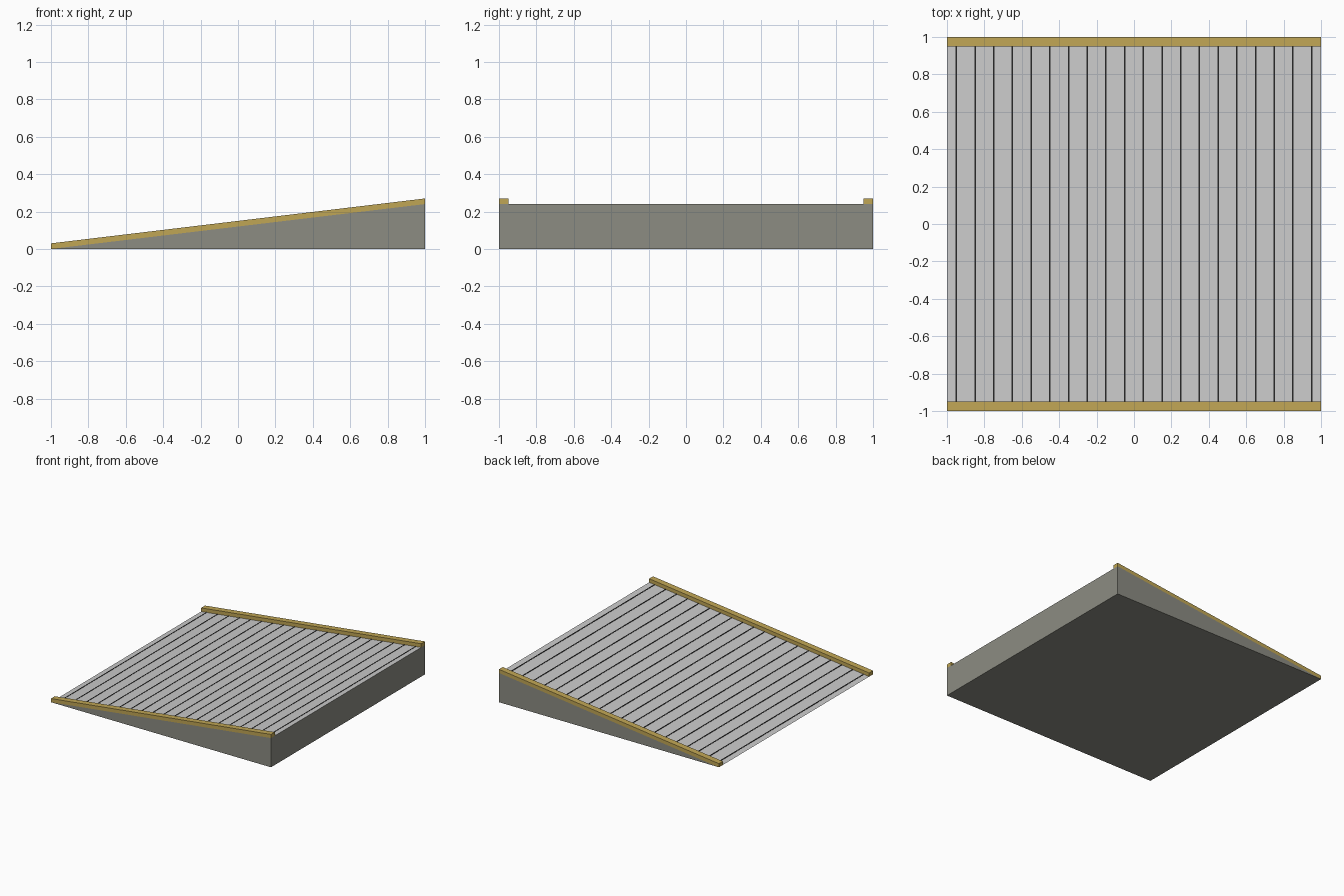
import bpy

if "Cube" in bpy.data.objects:
    bpy.data.objects.remove(bpy.data.objects["Cube"])

RISE = 0.24      # height at the tall end
CURB = 0.05      # curb width
CURB_H = 0.03


def slope(x):
    return RISE * (x + 1) / 2


def material(name, rgb):
    m = bpy.data.materials.new(name)
    m.diffuse_color = (*rgb, 1)
    m.use_nodes = True
    m.node_tree.nodes["Principled BSDF"].inputs["Base Color"].default_value = m.diffuse_color
    return m


concrete = material("grey concrete", (0.262, 0.262, 0.225))
deck = material("light grey deck", (0.6, 0.6, 0.6))
yellow = material("ochre curb", (0.53, 0.38, 0.09))
dark = material("dark groove", (0.02, 0.02, 0.02))


def prism(name, profile, y0, y1, mats):
    """Extrude an anticlockwise x/z profile from y0 to y1."""
    n = len(profile)
    verts = [(x, y, z) for y in (y0, y1) for x, z in profile]
    faces = [tuple(range(n)), tuple(reversed(range(n, 2 * n)))]
    faces += [(i, i + n, (i + 1) % n + n, (i + 1) % n) for i in range(n)]
    me = bpy.data.meshes.new(name)
    me.from_pydata(verts, [], faces)
    for m in mats:
        me.materials.append(m)
    me.update()
    ob = bpy.data.objects.new(name, me)
    bpy.context.collection.objects.link(ob)
    return ob


def band(x0, x1, height):
    """Profile of a slab lying on the slope."""
    return [(x0, slope(x0)), (x1, slope(x1)),
            (x1, slope(x1) + height), (x0, slope(x0) + height)]


# Ramp body: upward-facing slope takes the deck colour
body = prism("ramp_body", [(-1, 0), (1, 0), (1, RISE)], -1, 1, [concrete, deck])
for p in body.data.polygons:
    p.material_index = 1 if p.normal.z > 0.5 else 0

# Side curbs
prism("front_curb", band(-1, 1, CURB_H), -1, -1 + CURB, [yellow])
prism("back_curb", band(-1, 1, CURB_H), 1 - CURB, 1, [yellow])

# Grip lines across the deck
for i in range(20):
    x = -0.95 + 0.1 * i
    prism(f"grip_line_{i + 1}", band(x - 0.004, x + 0.004, 0.002),
          -1 + CURB, 1 - CURB, [dark])
